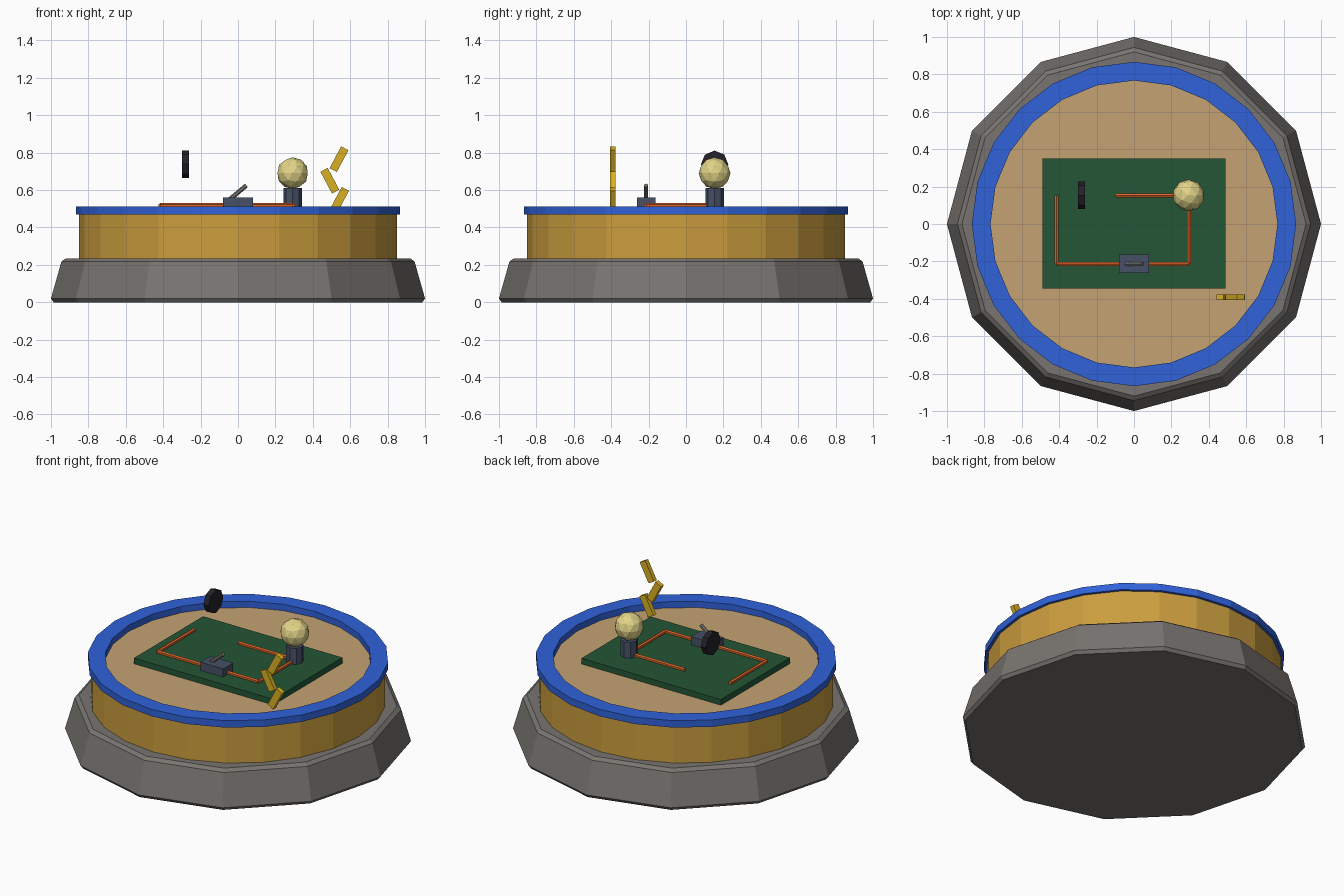
import bpy, bmesh, math
from mathutils import Vector, Matrix

if "Cube" in bpy.data.objects:
    bpy.data.objects.remove(bpy.data.objects["Cube"])


def srgb(r, g, b):
    return tuple((c / 255 / 12.92) if c < 11 else ((c / 255 + 0.055) / 1.055) ** 2.4
                 for c in (r, g, b)) + (1.0,)


def material(name, *rgb):
    m = bpy.data.materials.new(name)
    m.diffuse_color = srgb(*rgb)
    m.use_nodes = True
    m.node_tree.nodes["Principled BSDF"].inputs["Base Color"].default_value = m.diffuse_color
    return m


STONE = material("stone grey", 120, 116, 112)
BRASS = material("brass", 204, 158, 62)
BLUE = material("blue", 48, 98, 218)
SAND = material("sand", 196, 162, 114)
GREEN = material("board green", 36, 86, 54)
COPPER = material("copper orange", 220, 100, 40)
SLATE = material("slate", 70, 80, 102)
BLACK = material("black", 34, 34, 42)
GLASS = material("pale yellow", 226, 212, 136)
GOLD = material("bolt yellow", 218, 176, 36)


def finish(name, bm, mat, matrix=Matrix()):
    bmesh.ops.recalc_face_normals(bm, faces=bm.faces)
    me = bpy.data.meshes.new(name)
    bm.to_mesh(me)
    bm.free()
    me.materials.append(mat)
    ob = bpy.data.objects.new(name, me)
    ob.matrix_world = matrix
    bpy.context.collection.objects.link(ob)
    return ob


def lathe(name, profile, sides, mat, closed=False):
    """Spin (radius, z) points; open profiles are capped top and bottom."""
    bm = bmesh.new()
    rings = [[bm.verts.new((r * math.cos(2 * math.pi * i / sides),
                            r * math.sin(2 * math.pi * i / sides), z))
              for i in range(sides)] for r, z in profile]
    pairs = list(zip(rings, rings[1:] + rings[:1]))
    for a, b in pairs if closed else pairs[:-1]:
        for i in range(sides):
            j = (i + 1) % sides
            bm.faces.new((a[i], a[j], b[j], b[i]))
    if not closed:
        bm.faces.new(rings[0])
        bm.faces.new(rings[-1])
    return finish(name, bm, mat)


def box(name, centre, size, mat, tilt=0.0):
    bm = bmesh.new()
    bmesh.ops.create_cube(bm, size=1, matrix=Matrix.Diagonal((*size, 1)))
    return finish(name, bm, mat, Matrix.Translation(centre) @ Matrix.Rotation(tilt, 4, 'Y'))


def rod(name, start, end, radius, sides, mat):
    a, b = Vector(start), Vector(end)
    bm = bmesh.new()
    bmesh.ops.create_cone(bm, cap_ends=True, segments=sides, radius1=radius,
                          radius2=radius, depth=(b - a).length)
    rot = (b - a).to_track_quat('Z', 'Y').to_matrix().to_4x4()
    return finish(name, bm, mat, Matrix.Translation((a + b) / 2) @ rot)


# Pedestal: chamfered stone, brass drum, raised blue rim, sand floor
lathe("stone_base", [(0.985, 0), (1.0, 0.02), (0.944, 0.218), (0.92, 0.235)], 12, STONE)
lathe("brass_drum", [(0.85, 0.23), (0.85, 0.469)], 24, BRASS)
lathe("blue_rim", [(0.867, 0.468), (0.867, 0.512), (0.767, 0.512), (0.767, 0.468)],
      24, BLUE, closed=True)
lathe("sand_floor", [(0.768, 0.46), (0.768, 0.472)], 24, SAND)

# Circuit board and its wires
box("circuit_board", (0, 0.002, 0.488), (0.98, 0.695, 0.04), GREEN)
Z = 0.518
path = [(-0.415, 0.153), (-0.415, -0.213), (0.295, -0.213), (0.295, 0.153), (-0.1, 0.153)]
for n, (p, q) in enumerate(zip(path, path[1:])):
    rod(f"wire_{n + 1}", (*p, Z), (*q, Z), 0.012, 6, COPPER)

# Switch with lever
box("switch_body", (0, -0.213, 0.532), (0.16, 0.1, 0.056), SLATE)
rod("switch_lever", (-0.045, -0.213, 0.55), (0.045, -0.213, 0.625), 0.012, 6, STONE)

# Bulb in its socket
rod("bulb_socket", (0.292, 0.153, 0.505), (0.292, 0.153, 0.61), 0.05, 8, SLATE)
bm = bmesh.new()
bmesh.ops.create_icosphere(bm, subdivisions=2, radius=0.085)
finish("bulb", bm, GLASS, Matrix.Translation((0.292, 0.153, 0.69)))

# Floating black disc
rod("black_disc", (-0.299, 0.153, 0.738), (-0.262, 0.153, 0.738), 0.073, 8, BLACK)

# Lightning bolt from three tilted bars
for n, (x, z, tilt) in enumerate([(0.54, 0.765, 28), (0.491, 0.65, -28), (0.543, 0.548, 28)]):
    box(f"bolt_bar_{n + 1}", (x, -0.392, z), (0.044, 0.028, 0.132), GOLD, math.radians(tilt))
